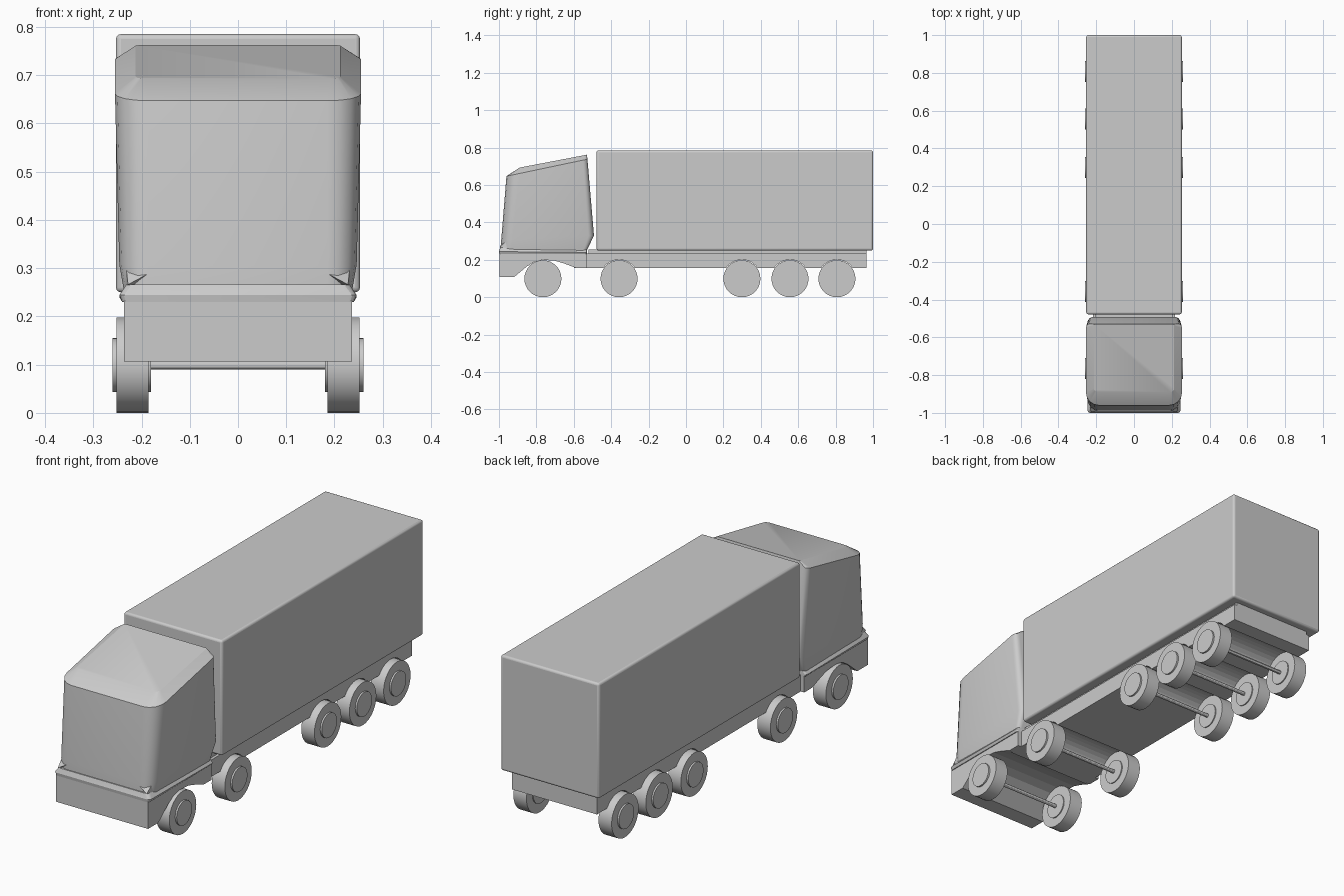
import bpy, bmesh, math

if "Cube" in bpy.data.objects:
    bpy.data.objects.remove(bpy.data.objects["Cube"])

def make(name, bm, smooth=None, bevel=0, segs=3):
    bmesh.ops.recalc_face_normals(bm, faces=bm.faces[:])
    me = bpy.data.meshes.new(name)
    bm.to_mesh(me)
    bm.free()
    ob = bpy.data.objects.new(name, me)
    bpy.context.collection.objects.link(ob)
    if bevel:
        m = ob.modifiers.new("bevel", 'BEVEL')
        m.width, m.segments = bevel, segs
    if smooth:
        bpy.ops.object.select_all(action='DESELECT')
        ob.select_set(True)
        bpy.context.view_layer.objects.active = ob
        bpy.ops.object.shade_smooth_by_angle(angle=math.radians(smooth))
    return ob

def loft(name, rings, smooth=None, **kw):
    bm = bmesh.new()
    vs = [[bm.verts.new(p) for p in r] for r in rings]
    n = len(vs[0])
    for a, b in zip(vs, vs[1:]):
        for i in range(n):
            j = (i + 1) % n
            bm.faces.new((a[i], a[j], b[j], b[i]))
    bm.faces.new(vs[0][::-1])
    bm.faces.new(vs[-1])
    return make(name, bm, smooth, **kw)

def extrude_x(name, profile, hw, **kw):
    return loft(name, [[(x, y, z) for y, z in profile] for x in (-hw, hw)], **kw)

def box(name, hw, y0, y1, z0, z1, **kw):
    return extrude_x(name, [(y0, z0), (y1, z0), (y1, z1), (y0, z1)], hw, **kw)

def cylinder_x(name, x0, x1, y, z, r, n=32, **kw):
    ring = [(y + r * math.cos(2 * math.pi * i / n), z + r * math.sin(2 * math.pi * i / n))
            for i in range(n)]
    return loft(name, [[(x, *p) for p in ring] for x in (x0, x1)], smooth=30, **kw)

def cab_ring(hw, yf, zf, yb, zb, rf, rb, n=4):
    # rounded rectangle whose height runs from zf at the front to zb at the back
    pts = []
    for sx, sy, r, a0 in ((1, 1, rb, 0), (-1, 1, rb, 90), (-1, -1, rf, 180), (1, -1, rf, 270)):
        cx, cy = sx * (hw - r), (yb - r if sy > 0 else yf + r)
        for i in range(n + 1):
            a = math.radians(a0 + 90 * i / n)
            x, y = cx + r * math.cos(a), cy + r * math.sin(a)
            pts.append((x, y, zf + (zb - zf) * (y - yf) / (yb - yf)))
    return pts

WHEEL_R, AXLE_Z = 0.099, 0.099
FRONT = -0.765
REAR = (-0.358, 0.299, 0.556, 0.807)

# Cargo box and the plate below it
box("cargo_box", 0.253, -0.478, 1.0, 0.25, 0.785, smooth=30, bevel=0.01)
box("cargo_floor_plate", 0.205, -0.52, 0.965, 0.228, 0.255)

# Trailer frame with a rounded groove over each axle
r = WHEEL_R + 0.003
half = math.acos((0.157 - AXLE_Z) / r)
profile = [(-0.6, 0.235), (-0.6, 0.157)]
for y in REAR:
    for i in range(11):
        a = -half + 2 * half * i / 10
        profile.append((y + r * math.sin(a), AXLE_Z + r * math.cos(a)))
profile += [(0.965, 0.157), (0.965, 0.235)]
extrude_x("trailer_frame", profile, 0.218)

# Cab chassis with front bumper and wheel arch
extrude_x("cab_chassis", [(-0.997, 0.232), (-0.997, 0.107), (-0.92, 0.107), (-0.85, 0.165),
                          (-0.81, 0.19), (-0.765, 0.2), (-0.7, 0.195), (-0.65, 0.18),
                          (-0.59, 0.157), (-0.53, 0.157), (-0.53, 0.232)], 0.236)

# Lip around the bottom of the cab
loft("cab_lip", [cab_ring(0.24, -0.998, 0.23, -0.53, 0.23, 0.012, 0.01),
                 cab_ring(0.246, -1.0, 0.244, -0.53, 0.24, 0.015, 0.01),
                 cab_ring(0.232, -0.993, 0.266, -0.53, 0.255, 0.02, 0.01)], smooth=20)

# Cab body with slanted roof and rounded corners
loft("cab", [cab_ring(0.236, -0.988, 0.25, -0.53, 0.25, 0.05, 0.02),
             cab_ring(0.246, -0.988, 0.305, -0.492, 0.33, 0.06, 0.03),
             cab_ring(0.255, -0.96, 0.647, -0.527, 0.738, 0.07, 0.025),
             cab_ring(0.212, -0.89, 0.693, -0.53, 0.762, 0.02, 0.006)], smooth=25)

# Wedges at the lower front corners of the cab
for s, side in ((-1, "left"), (1, "right")):
    bm = bmesh.new()
    for p in ((0.155, -0.98, 0.305), (0.232, -0.955, 0.305), (0.228, -0.996, 0.266),
              (0.238, -0.93, 0.262), (0.2, -0.95, 0.262)):
        bm.verts.new((s * p[0], p[1], p[2]))
    bmesh.ops.convex_hull(bm, input=bm.verts[:])
    make("corner_wedge_" + side, bm)

# Wheels, hubs and axles
for k, y in enumerate((FRONT,) + REAR, 1):
    cylinder_x(f"axle_{k}", -0.2, 0.2, y, AXLE_Z, 0.009, 12)
    for s, side in ((-1, "left"), (1, "right")):
        cylinder_x(f"wheel_{side}_{k}", s * 0.185, s * 0.252, y, AXLE_Z, WHEEL_R)
        cylinder_x(f"hub_{side}_{k}", s * 0.18, s * 0.26, y, AXLE_Z, 0.056)
